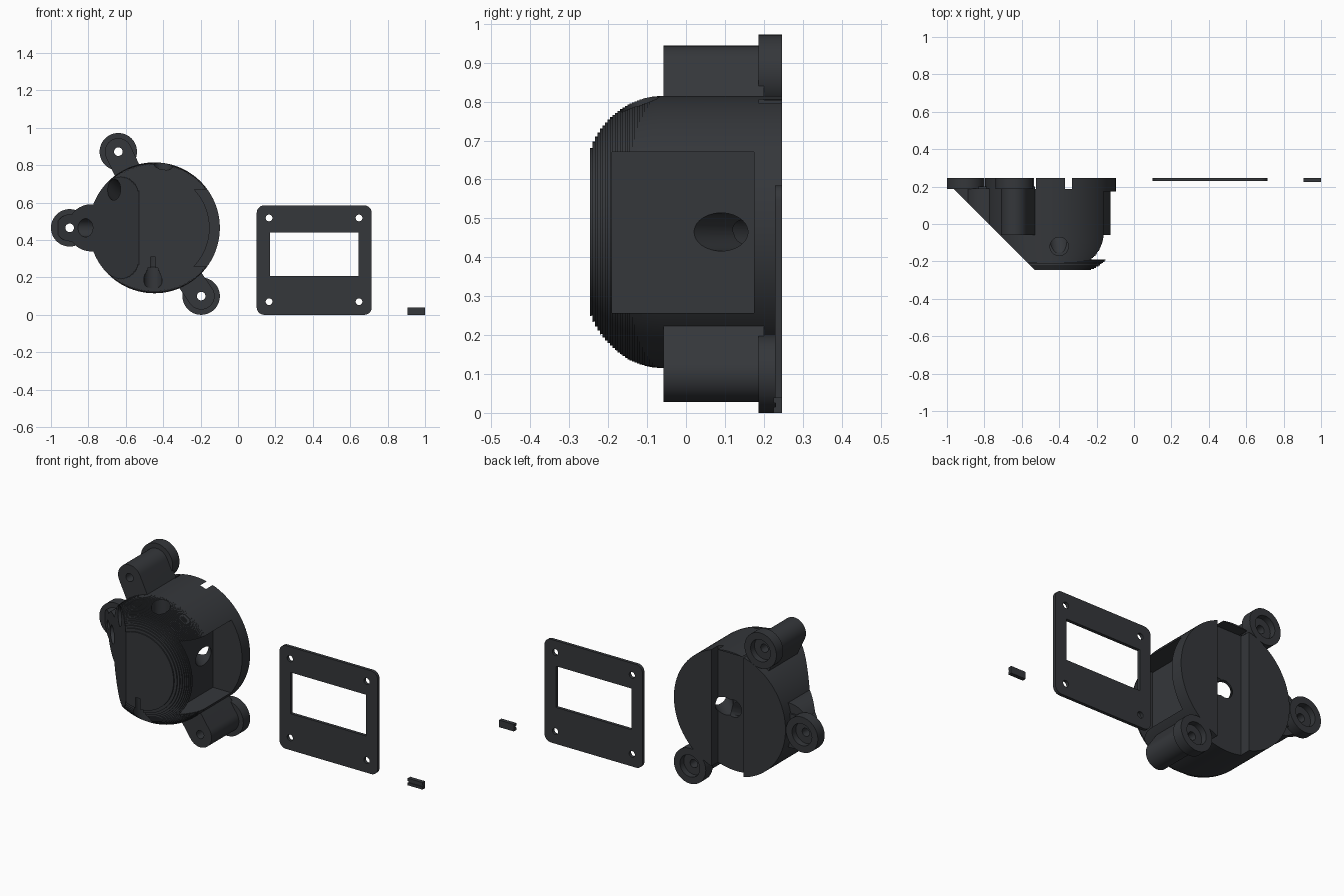
import bpy, bmesh, math
from mathutils import Vector, Matrix

if "Cube" in bpy.data.objects:
    bpy.data.objects.remove(bpy.data.objects["Cube"])

mat = bpy.data.materials.new("dark_plastic")
mat.diffuse_color = (0.035, 0.038, 0.043, 1)
mat.use_nodes = True
mat.node_tree.nodes["Principled BSDF"].inputs["Base Color"].default_value = mat.diffuse_color


def make(name, bm):
    bmesh.ops.recalc_face_normals(bm, faces=bm.faces)
    me = bpy.data.meshes.new(name)
    bm.to_mesh(me)
    bm.free()
    ob = bpy.data.objects.new(name, me)
    bpy.context.collection.objects.link(ob)
    me.materials.append(mat)
    return ob


def rod(a, b, r, name="helper", seg=48):
    """Cylinder between two points."""
    a, b = Vector(a), Vector(b)
    m = Matrix.Translation((a + b) / 2) @ (b - a).to_track_quat('Z', 'Y').to_matrix().to_4x4()
    bm = bmesh.new()
    bmesh.ops.create_cone(bm, cap_ends=True, segments=seg, radius1=r, radius2=r,
                          depth=(b - a).length, matrix=m)
    return make(name, bm)


def box(lo, hi, name="helper"):
    lo, hi = Vector(lo), Vector(hi)
    bm = bmesh.new()
    bmesh.ops.create_cube(bm, size=1, matrix=Matrix.Translation((lo + hi) / 2)
                          @ Matrix.Diagonal((*(hi - lo), 1)))
    return make(name, bm)


def prism(points, y0, y1, name="helper"):
    """Extrude an xz outline along y."""
    bm = bmesh.new()
    rings = [[bm.verts.new((x, y, z)) for x, z in points] for y in (y0, y1)]
    n = len(points)
    for i in range(n):
        j = (i + 1) % n
        bm.faces.new((rings[0][i], rings[0][j], rings[1][j], rings[1][i]))
    bm.faces.new(rings[0])
    bm.faces.new(rings[1])
    return make(name, bm)


def arc(cx, cz, r, a0, a1, n):
    return [(cx + r * math.cos(a0 + (a1 - a0) * i / n), cz + r * math.sin(a0 + (a1 - a0) * i / n))
            for i in range(n + 1)]


def boolean(ob, tool, op='DIFFERENCE'):
    tool.hide_render = True
    m = ob.modifiers.new("b", 'BOOLEAN')
    m.operation, m.object, m.solver = op, tool, 'EXACT'
    bpy.context.view_layer.objects.active = ob
    bpy.ops.object.modifier_apply(modifier=m.name)
    bpy.data.objects.remove(tool, do_unlink=True)


CX, CZ, BACK = -0.447, 0.465, 0.247

# round body with stepped dome on the front
steps, seg = 30, 96
profile = [(0.35, BACK)]
y = -0.055
for i in range(steps):
    d = 0.192 * (i + 0.5) / steps
    r = 0.15 + math.sqrt(max(0.2 ** 2 - d ** 2, 0))
    y_end = y - 0.192 / steps
    if i:
        profile.append((r, y))
    profile.append((r, y_end)) if i else profile.append((0.35, y_end))
    y = y_end
bm = bmesh.new()
rings = [[bm.verts.new((CX + r * math.cos(2 * math.pi * k / seg), yy,
                        CZ + r * math.sin(2 * math.pi * k / seg))) for k in range(seg)]
         for r, yy in profile]
for a, b in zip(rings, rings[1:]):
    for k in range(seg):
        bm.faces.new((a[k], a[(k + 1) % seg], b[(k + 1) % seg], b[k]))
bm.faces.new(rings[0])
bm.faces.new(rings[-1])
body = make("housing", bm)

# screw posts blending into the body
ears = [(-0.64, 0.872), (-0.9, 0.465), (-0.197, 0.1)]
for x, z in ears:
    t = math.atan2(z - CZ, x - CX)
    ix, iz = CX + 0.25 * math.cos(t), CZ + 0.25 * math.sin(t)
    outline = (arc(x, z, 0.072, t - math.pi / 2, t + math.pi / 2, 24)
               + arc(ix, iz, 0.072, t + math.pi / 2, t + 1.5 * math.pi, 24))
    boolean(body, prism(outline, -0.058, 0.2), 'UNION')

# boss beside the left post
boolean(body, rod((-0.785, -0.15, CZ), (-0.785, 0.19, CZ), 0.126), 'UNION')

# sloped cut along the left side
slope = box((-2, -2, -1), (0, 2, 2))
slope.data.transform(Matrix.Translation((-0.6, -0.177, 0)) @ Matrix.Rotation(math.pi / 4, 4, 'Z'))
boolean(body, slope)

# mounting flanges, counterbores and screw holes
for x, z in ears:
    boolean(body, rod((x, 0.186, z), (x, BACK, z), 0.1, seg=64), 'UNION')
for x, z in ears:
    boolean(body, rod((x, 0.212, z), (x, 0.3, z), 0.062))
    boolean(body, rod((x, -0.3, z), (x, 0.3, z), 0.023, seg=32))

# right side pocket and slot across the back
boolean(body, box((-0.28, -0.19, 0.257), (0.05, 0.175, 0.67)))
boolean(body, box((-0.535, 0.187, 0.05), (-0.332, 0.3, 0.806)))

# cable channels meeting behind the slot
hub = (-0.43, 0.15, CZ)
channels = [
    (hub, (-0.43, 0.22, CZ)),
    ((-0.45, 0.26, CZ), (-0.2, 0.01, CZ)),
    (hub, (-0.72, -0.18, 0.72)),
    (hub, (-0.95, 0.0, CZ)),
    ((-0.40, -0.12, 0.58), (-0.40, -0.12, 0.9)),
    (hub, (-0.40, -0.13, 0.62)),
    ((-0.455, -0.2, 0.05), (-0.455, -0.2, 0.31)),
    (hub, (-0.455, -0.21, 0.28)),
]
for a, b in channels:
    boolean(body, rod(a, b, 0.049, seg=40))

# flat cover plate with window and four holes
corners = [(0.675, 0.545), (0.14, 0.545), (0.14, 0.04), (0.675, 0.04)]
outline = []
for i, (x, z) in enumerate(corners):
    outline += arc(x, z, 0.04, i * math.pi / 2, (i + 1) * math.pi / 2, 10)
plate = prism(outline, 0.229, BACK, "cover_plate")
boolean(plate, box((0.17, 0, 0.207), (0.644, 0.5, 0.441)))
for x in (0.166, 0.647):
    for z in (0.07, 0.518):
        boolean(plate, rod((x, 0, z), (x, 0.5, z), 0.018, seg=32))

# small key bar with a shallow groove
key = box((0.907, 0.225, 0), (1.0, BACK, 0.04), "key_bar")
boolean(key, box((0.8, 0.2, 0.015), (1.1, 0.23, 0.025)))

for ob in (body, plate, key):
    bpy.ops.object.select_all(action='DESELECT')
    ob.select_set(True)
    bpy.context.view_layer.objects.active = ob
    bpy.ops.object.shade_smooth_by_angle(angle=math.radians(25))
